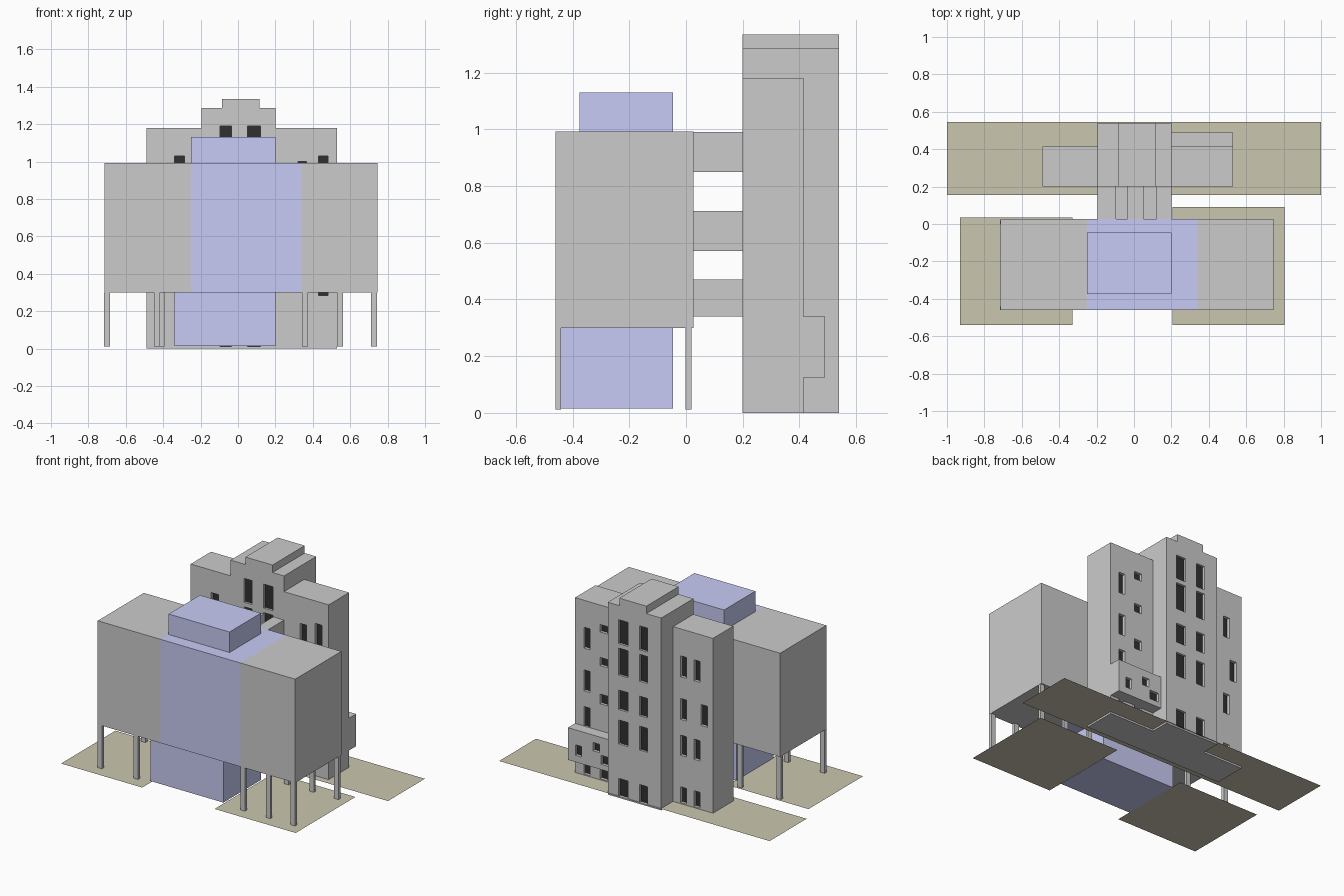
import bpy, bmesh
from mathutils import Matrix

if "Cube" in bpy.data.objects:
    bpy.data.objects.remove(bpy.data.objects["Cube"])


def material(name, rgb):
    m = bpy.data.materials.new(name)
    m.diffuse_color = (*rgb, 1)
    m.use_nodes = True
    m.node_tree.nodes["Principled BSDF"].inputs["Base Color"].default_value = m.diffuse_color
    return m


PINK = material("pale_pink", (0.88, 0.855, 0.88))
BLUE = material("blue", (0.575, 0.60, 0.91))
BROWN = material("ground_brown", (0.59, 0.565, 0.43))
BLACK = material("window_black", (0.03, 0.03, 0.03))


def boxes(name, spans, mat=None):
    """One object from boxes given as (x0, x1, y0, y1, z0, z1)."""
    bm = bmesh.new()
    for x0, x1, y0, y1, z0, z1 in spans:
        mtx = Matrix.Translation(((x0 + x1) / 2, (y0 + y1) / 2, (z0 + z1) / 2))
        mtx = mtx @ Matrix.Diagonal((x1 - x0, y1 - y0, z1 - z0, 1))
        bmesh.ops.create_cube(bm, size=1, matrix=mtx)
    me = bpy.data.meshes.new(name)
    bm.to_mesh(me)
    bm.free()
    ob = bpy.data.objects.new(name, me)
    bpy.context.collection.objects.link(ob)
    if mat:
        me.materials.append(mat)
    return ob


def plane(name, x0, x1, y0, y1, z):
    bm = bmesh.new()
    bm.faces.new([bm.verts.new(p) for p in
                  ((x0, y0, z), (x1, y0, z), (x1, y1, z), (x0, y1, z))])
    me = bpy.data.meshes.new(name)
    bm.to_mesh(me)
    bm.free()
    me.materials.append(BROWN)
    bpy.context.collection.objects.link(bpy.data.objects.new(name, me))


def cut(ob, holes):
    """Subtract box-shaped openings from an object."""
    cutter = boxes("cutter", holes)
    cutter.hide_render = True
    mod = ob.modifiers.new("openings", 'BOOLEAN')
    mod.operation, mod.solver, mod.object = 'DIFFERENCE', 'EXACT', cutter
    bpy.context.view_layer.update()
    dg = bpy.context.evaluated_depsgraph_get()
    me = bpy.data.meshes.new_from_object(ob.evaluated_get(dg))
    ob.modifiers.clear()
    ob.data = me
    bpy.data.objects.remove(cutter)


def holes(cols, rows, y0, y1):
    return [(x0, x1, y0, y1, z0, z1) for x0, x1 in cols for z0, z1 in rows]


# Ground sheets
GZ = 0.012
plane("rear_ground", -1, 1, 0.155, 0.545, GZ)
plane("front_left_ground", -0.93, -0.33, -0.54, 0.035, GZ)
plane("front_right_ground", 0.205, 0.805, -0.54, 0.09, GZ)

# Raised front block, its blue core and the roof box
boxes("left_block", [(-0.715, -0.25, -0.46, 0.027, 0.30, 0.993)], PINK)
boxes("right_block", [(0.34, 0.745, -0.46, 0.027, 0.30, 0.993)], PINK)
boxes("middle_block", [(-0.25, 0.34, -0.46, 0.027, 0.30, 0.993)], BLUE)
boxes("roof_box", [(-0.25, 0.20, -0.375, -0.045, 0.993, 1.13)], BLUE)
boxes("ground_floor_box", [(-0.34, 0.20, -0.44, -0.045, 0.015, 0.30)], BLUE)

# Stilts
for row, y, xs in (("front", -0.45, (-0.70, -0.433, 0.358, 0.545, 0.728)),
                   ("back", 0.009, (-0.70, -0.41, 0.358, 0.545, 0.728))):
    for i, x in enumerate(xs):
        boxes(f"{row}_stilt_{i + 1}",
              [(x - 0.016, x + 0.016, y - 0.01, y + 0.01, GZ, 0.30)])

# Openings running through the tower core and the bridges
through = holes(((-0.095, -0.035), (0.05, 0.12)),
                ((0.01, 0.13), (0.36, 0.52), (0.59, 0.72), (0.82, 1.0), (1.03, 1.19)),
                0.0, 0.6)

# Tower core
core = boxes("tower_core", [(-0.195, 0.20, 0.20, 0.54, 0, 1.285)])
cut(core, through)
boxes("tower_core_glass", [(-0.17, 0.175, 0.215, 0.525, 0.005, 1.26)], BLACK)
boxes("tower_cap", [(-0.085, 0.115, 0.20, 0.54, 1.285, 1.335)])

# Bridges between the front block and the tower
for i, (z0, z1) in enumerate(((0.34, 0.47), (0.57, 0.712), (0.85, 0.99))):
    bridge = boxes(f"bridge_{i + 1}", [(-0.195, 0.20, 0.027, 0.20, z0, z1)])
    cut(bridge, through)

# Tower wings with recessed windows
tall = ((0.335, 0.47), (0.575, 0.715), (0.86, 1.0))
front_rows = ((0.285, 0.45), (0.57, 0.74), (0.86, 1.03))
ground_row = ((0.02, 0.125),)
BACK, FRONT = (0.38, 0.45), (0.17, 0.235)

left = boxes("left_wing", [(-0.49, -0.195, 0.20, 0.415, 0, 1.18)])
cut(left, holes(((-0.295, -0.25),), ground_row + tall, *BACK)
    + holes(((-0.395, -0.35),), ground_row + (tall[0], tall[2]), *BACK)
    + holes(((-0.45, -0.40),), tall[1:2], *BACK)
    + holes(((-0.34, -0.285),), front_rows, *FRONT))
boxes("left_wing_glass", [(-0.47, -0.21, 0.22, 0.395, 0.01, 1.15)], BLACK)

right = boxes("right_wing", [(0.20, 0.53, 0.20, 0.415, 0, 1.18)])
cut(right, holes(((0.42, 0.465),), ground_row + tall, *BACK)
    + holes(((0.29, 0.345),), ground_row + ((0.52, 0.585), (0.775, 0.83), (1.0, 1.05)), *BACK)
    + holes(((0.43, 0.48),), front_rows, *FRONT)
    + holes(((0.32, 0.365),), tall, *FRONT))
boxes("right_wing_glass", [(0.215, 0.51, 0.22, 0.395, 0.01, 1.15)], BLACK)

# Bay on the back of the right wing
bay = boxes("rear_bay", [(0.20, 0.53, 0.415, 0.49, 0.125, 0.34)])
cut(bay, [(0.43, 0.475, 0.46, 0.52, 0.17, 0.24),
          (0.295, 0.345, 0.46, 0.52, 0.235, 0.29),
          (0.22, 0.285, 0.46, 0.52, 0.16, 0.22)])
boxes("rear_bay_glass", [(0.21, 0.51, 0.425, 0.47, 0.14, 0.325)], BLACK)
